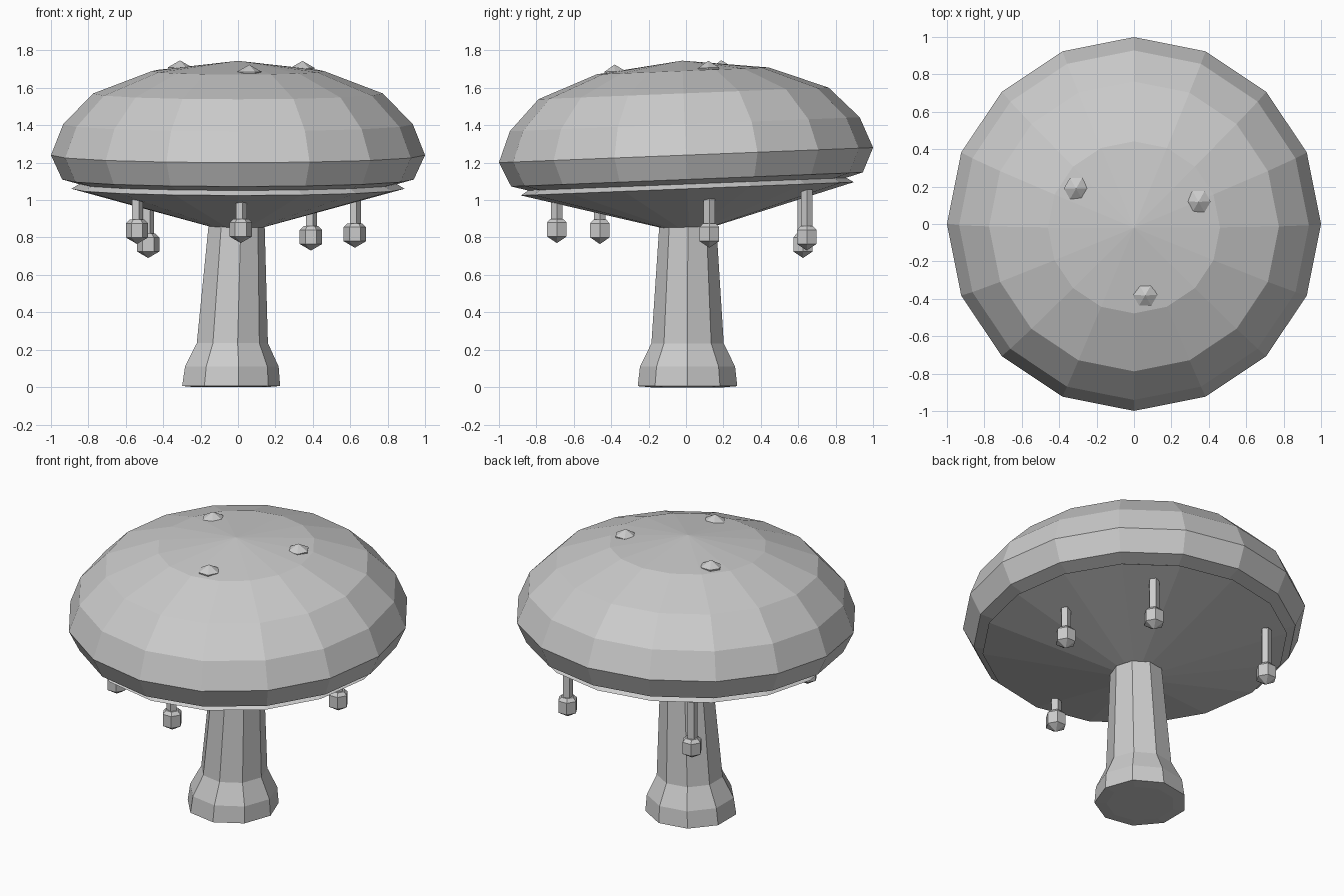
import bpy
import math
from mathutils import Matrix, Vector

if "Cube" in bpy.data.objects:
    bpy.data.objects.remove(bpy.data.objects["Cube"], do_unlink=True)

grey = bpy.data.materials.new("plain grey")
grey.use_nodes = True
COLOUR = (0.6, 0.6, 0.6, 1)
grey.diffuse_color = COLOUR
grey.node_tree.nodes["Principled BSDF"].inputs["Base Color"].default_value = COLOUR


def lathe(name, profile, sides, origin=(0, 0, 0), lean=(0, 0), tilt=0):
    """Faceted solid from (radius, height) rings, bottom to top; radius 0 is a point.
    lean shifts rings sideways per unit of height, tilt turns it about x."""
    verts, faces, rings = [], [], []
    for r, z in profile:
        n = sides if r else 1
        rings.append([len(verts) + i for i in range(n)])
        for i in range(n):
            a = math.tau * i / sides
            verts.append(Vector((r * math.cos(a) + lean[0] * z,
                                 r * math.sin(a) + lean[1] * z, z)))
    for low, high in zip(rings, rings[1:]):
        for i in range(sides):
            j = (i + 1) % sides
            if len(low) == 1:
                faces.append((low[0], high[j], high[i]))
            elif len(high) == 1:
                faces.append((low[i], low[j], high[0]))
            else:
                faces.append((low[i], low[j], high[j], high[i]))
    if len(rings[0]) > 1:
        faces.append(rings[0][::-1])
    if len(rings[-1]) > 1:
        faces.append(rings[-1])
    turn = Matrix.Rotation(tilt, 3, "X")
    mesh = bpy.data.meshes.new(name)
    mesh.from_pydata([turn @ v for v in verts], [], faces)
    mesh.materials.append(grey)
    obj = bpy.data.objects.new(name, mesh)
    obj.location = origin
    bpy.context.collection.objects.link(obj)
    return obj


# Cap and the cone of gills, both tipped slightly forward around the rim centre
TILT = 0.04
RIM = (0, 0, 1.24)
lathe("cap", [(0, -0.155), (0.85, -0.155), (0.94, -0.13), (1, 0), (0.935, 0.165),
              (0.775, 0.33), (0.46, 0.45), (0, 0.505)], 16, RIM, tilt=TILT)
lathe("gills", [(0.14, -0.385), (0.89, -0.18), (0.85, -0.155), (0, -0.155)],
      16, RIM, tilt=TILT)

# Leaning stem with a flared foot
lathe("stem", [(0.2, 0), (0.27, 0.006), (0.258, 0.11), (0.196, 0.235), (0.155, 0.86),
               (0.15, 0.95)], 9, (-0.045, 0.008, 0), lean=(0.038, 0.002))

# Low bumps on the crown
for i, (x, y) in enumerate([(-0.31, 0.19), (0.345, 0.12), (0.06, -0.38)]):
    lathe(f"cap_bump_{i + 1}", [(0.06, -0.03), (0.065, 0), (0, 0.037)], 6,
          (x, y, 1.702 + TILT * y), tilt=TILT)

# Lanterns hanging from the gills: x, y and height of the lowest tip
lanterns = [(-0.54, -0.46, 0.765), (-0.48, 0.625, 0.69), (0.015, -0.69, 0.77),
            (0.39, 0.645, 0.73), (0.625, 0.125, 0.745)]
for i, (x, y, tip) in enumerate(lanterns):
    lathe(f"lantern_{i + 1}", [(0, 0), (0.06, 0.035), (0.06, 0.11), (0.04, 0.13)], 6,
          (x, y, tip))
    cord_top = 1.03 + TILT * y - tip
    lathe(f"cord_{i + 1}", [(0.032, 0.12), (0.032, cord_top)], 5, (x, y, tip))
